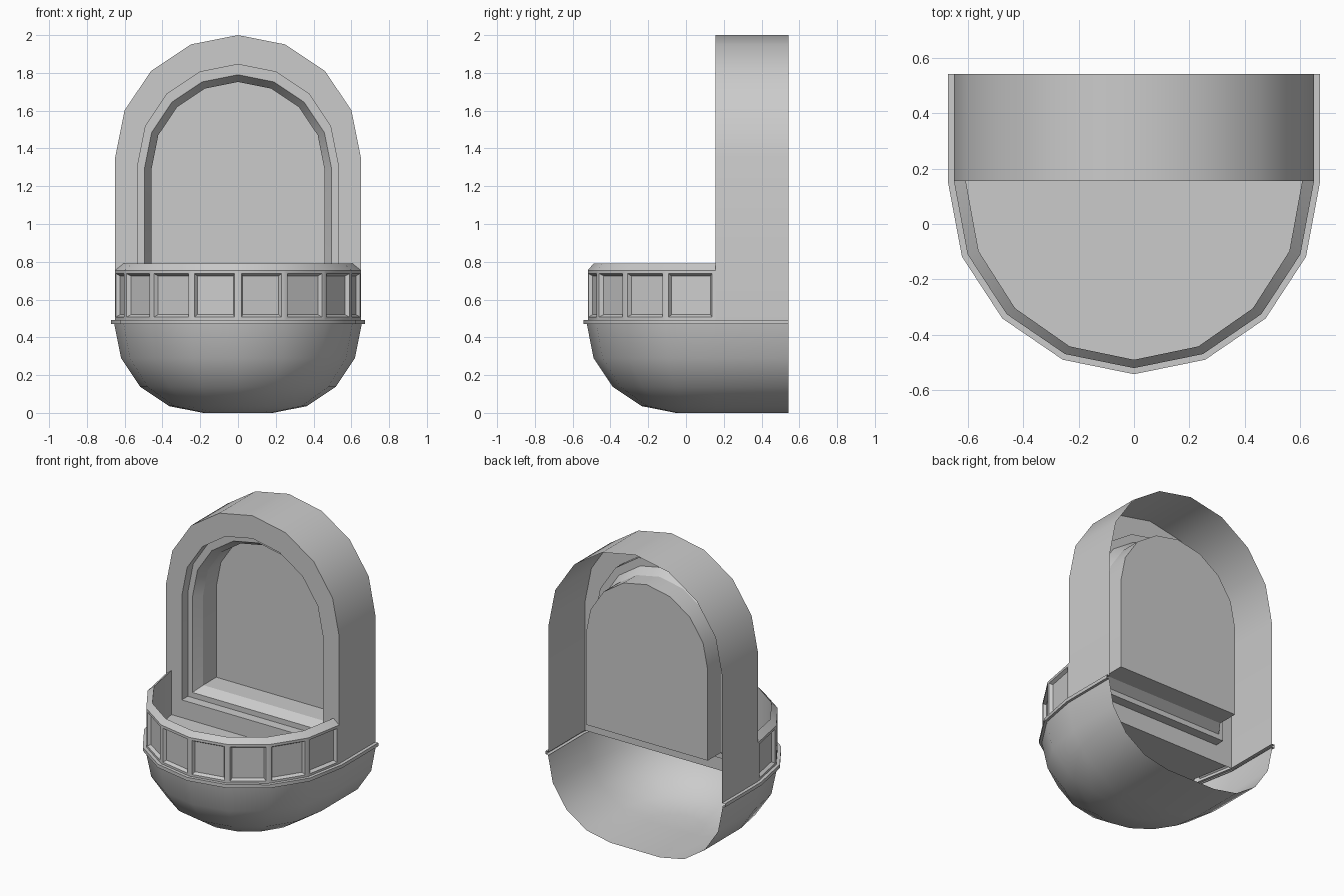
import bpy, bmesh
from math import sin, cos, pi, radians

if "Cube" in bpy.data.objects:
    bpy.data.objects.remove(bpy.data.objects["Cube"])

BACK, WALL = 0.542, 0.155    # rear edge and front wall plane
FLOOR, SILL = 0.49, 0.61     # balcony floor and opening threshold
SEG = 8                      # segments per half circle


def plan(r, z, tails=True, extra=0.015):
    """U-shaped plan outline, left to right round the front."""
    pts = [(-r * cos(pi * i / SEG),
            WALL if i in (0, SEG) else 0.145 - (r + extra) * sin(pi * i / SEG), z)
           for i in range(SEG + 1)]
    return [(-r, BACK, z)] + pts + [(r, BACK, z)] if tails else pts


def arch(w, base, spring, y, rise=None):
    """Round-headed outline, right to left over the top."""
    rise = rise or w
    pts = [(w * cos(pi * i / SEG), y, spring + rise * sin(pi * i / SEG))
           for i in range(SEG + 1)]
    return [(w, y, base)] + pts + [(-w, y, base)]


def loft(name, sections, closed=False, cap_first=False, cap_last=False, edit=None):
    bm = bmesh.new()
    rows = [[bm.verts.new(p) for p in s] for s in sections]
    n = len(rows[0])
    for a, b in zip(rows, rows[1:]):
        for j in range(n if closed else n - 1):
            k = (j + 1) % n
            bm.faces.new((a[j], a[k], b[k], b[j]))
    if cap_first:
        bm.faces.new(rows[0][::-1])
    if cap_last:
        bm.faces.new(rows[-1])
    bm.normal_update()
    if edit:
        edit(bm)
    mesh = bpy.data.meshes.new(name)
    bm.to_mesh(mesh)
    bm.free()
    obj = bpy.data.objects.new(name, mesh)
    bpy.context.collection.objects.link(obj)
    bpy.ops.object.select_all(action='DESELECT')
    obj.select_set(True)
    bpy.context.view_layer.objects.active = obj
    bpy.ops.object.shade_smooth_by_angle(angle=radians(30))
    return obj


def sink_panels(bm):
    """Recess one framed panel into each outer facet of the parapet."""
    bm.faces.ensure_lookup_table()
    faces = bm.faces[:SEG]
    bmesh.ops.inset_individual(bm, faces=faces, thickness=0.025)
    bmesh.ops.inset_individual(bm, faces=faces, thickness=0.017, depth=-0.02)


# Rounded hollow bowl, open at the back
R = 0.47
loft("bowl", [plan(0.185 + R * sin(a), R - R * cos(a))
              for a in (pi / 8 * i for i in range(5))], cap_first=True)

# Thin projecting ledge
loft("ledge", [plan(0.65, 0.47), plan(0.672, 0.47),
               plan(0.672, 0.493), plan(0.65, 0.493)])

# Parapet with panels, chamfered rim and inner face down to the floor
loft("parapet", [plan(0.65, FLOOR, False), plan(0.65, 0.755, False),
                 plan(0.607, 0.79, False, 0.028), plan(0.607, FLOOR, False, 0.028)],
     cap_last=True, edit=sink_panels)

# Arched hood: outer shell, and front wall around the opening
outer = arch(0.65, FLOOR, 1.355, WALL, 0.645)
opening = arch(0.53, SILL, 1.315, WALL)
loft("arched_hood", [arch(0.65, FLOOR, 1.355, BACK, 0.645), outer])
loft("front_wall", [outer, opening], closed=True)

# Stepped, bevelled recess closed by the back panel
loft("recess", [opening,
                arch(0.53, SILL, 1.315, 0.22),
                arch(0.495, 0.645, 1.295, 0.22),
                arch(0.457, 0.682, 1.295, 0.28),
                arch(0.457, 0.682, 1.295, 0.42)], closed=True, cap_last=True)
